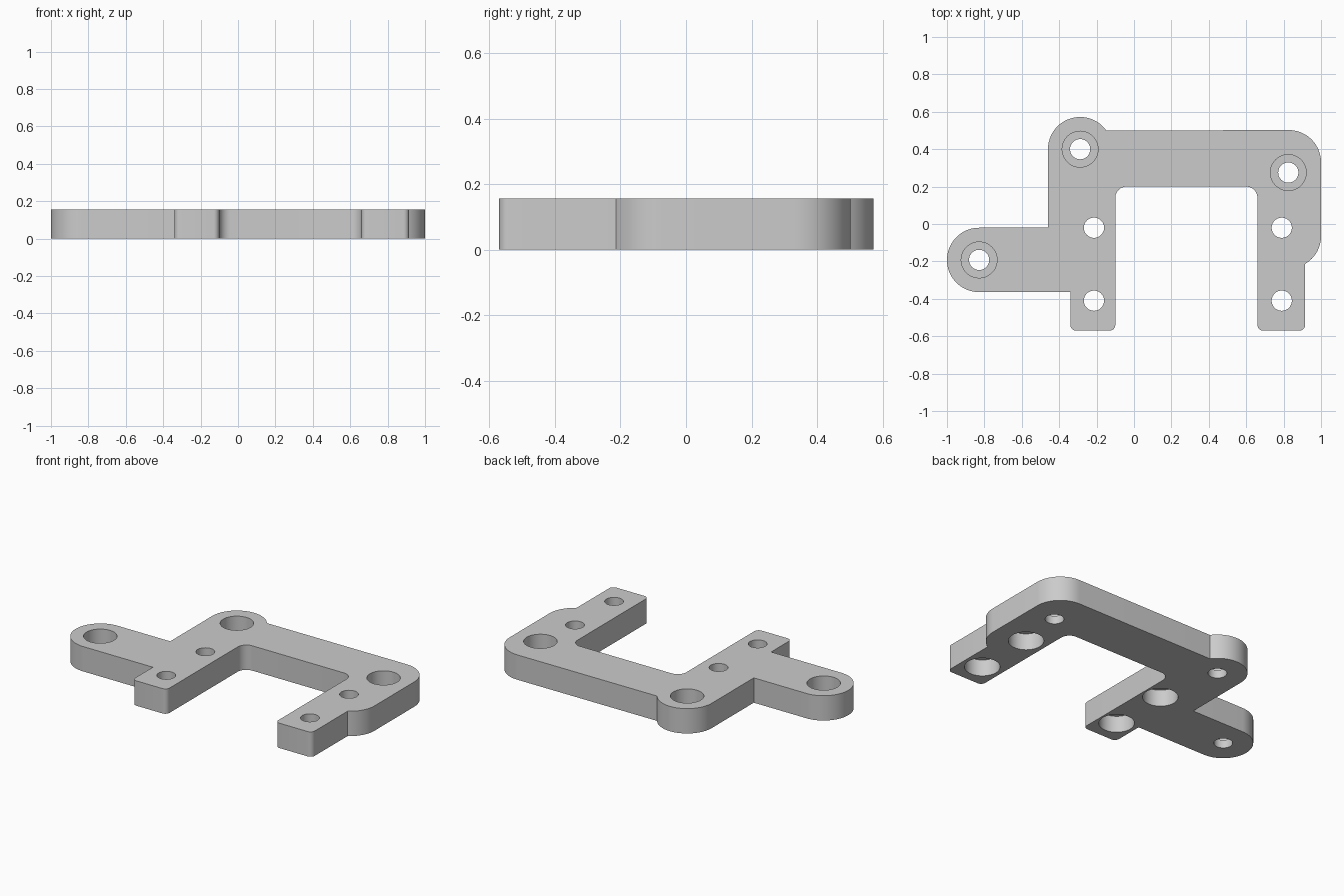
import bpy, bmesh
from math import sin, cos, radians, tau

cube = bpy.data.objects.get("Cube")
if cube:
    bpy.data.objects.remove(cube)

HEIGHT = 0.157
LUG = 0.172        # outer radius of the screw lugs
STEP = 0.105       # depth of the wide part of each hole
BORE = 0.054

grey = bpy.data.materials.new("light grey")
grey.use_nodes = True
grey.diffuse_color = (0.6, 0.6, 0.6, 1)
grey.node_tree.nodes["Principled BSDF"].inputs["Base Color"].default_value = grey.diffuse_color


def arc(cx, cy, r, start, end, steps=20):
    """Points on an arc, angles in degrees."""
    angles = [radians(start + (end - start) * i / steps) for i in range(steps + 1)]
    return [(cx + r * cos(a), cy + r * sin(a)) for a in angles]


def make_object(name, bm):
    bmesh.ops.recalc_face_normals(bm, faces=bm.faces)
    mesh = bpy.data.meshes.new(name)
    bm.to_mesh(mesh)
    bm.free()
    mesh.materials.append(grey)
    obj = bpy.data.objects.new(name, mesh)
    bpy.context.collection.objects.link(obj)
    return obj


def stepped_cutter(bm, x, y, profile, sides=48):
    """Closed turned solid from (radius, height) pairs."""
    rings = [[bm.verts.new((x + r * cos(tau * i / sides), y + r * sin(tau * i / sides), z))
              for i in range(sides)] for r, z in profile]
    for low, high in zip(rings, rings[1:]):
        for i in range(sides):
            j = (i + 1) % sides
            bm.faces.new((low[i], low[j], high[j], high[i]))
    bm.faces.new(rings[0][::-1])
    bm.faces.new(rings[-1])


# Plate outline, clockwise from the left side of the rear lug
outline = (
    arc(-0.288, 0.40, LUG, 180, 35.5, 32)        # rear lug
    + arc(0.828, 0.33, LUG, 90, 0)               # rear outer corner
    + arc(0.828, -0.065, LUG, 0, -59.5)          # bulge beside left leg
    + arc(0.885, -0.54, 0.03, 0, -90, 6)         # left leg foot
    + arc(0.69, -0.54, 0.03, -90, -180, 6)
    + arc(0.60, 0.14, 0.06, 0, 90, 10)           # inner corners
    + arc(-0.04, 0.14, 0.06, 90, 180, 10)
    + arc(-0.13, -0.54, 0.03, 0, -90, 6)         # right leg foot
    + arc(-0.31, -0.54, 0.03, -90, -180, 6)
    + [(-0.34, -0.364)]
    + arc(-0.828, -0.192, LUG, 270, 90, 40)      # side arm end
    + [(-0.46, -0.02)]
)
bm = bmesh.new()
base = bm.faces.new([bm.verts.new((x, y, 0)) for x, y in outline])
top = bmesh.ops.extrude_face_region(bm, geom=[base])["geom"]
bmesh.ops.translate(bm, vec=(0, 0, HEIGHT),
                    verts=[v for v in top if isinstance(v, bmesh.types.BMVert)])
plate = make_object("bracket_plate", bm)

# Screw holes, wide from above on the lugs and wide from below on the legs
bm = bmesh.new()
floor = HEIGHT - STEP
for x, y in ((-0.288, 0.40), (0.825, 0.275), (-0.828, -0.192)):
    stepped_cutter(bm, x, y, [(BORE, -0.1), (BORE, floor), (0.096, floor), (0.096, 0.3)])
for x in (-0.214, 0.79):
    for y in (-0.02, -0.41):
        stepped_cutter(bm, x, y, [(0.102, -0.1), (0.102, STEP), (BORE, STEP), (BORE, 0.3)])
cutter = make_object("hole_cutter", bm)
cutter.hide_render = True

cut = plate.modifiers.new("holes", "BOOLEAN")
cut.operation = "DIFFERENCE"
cut.solver = "EXACT"
cut.object = cutter

bpy.ops.object.select_all(action="DESELECT")
plate.select_set(True)
bpy.context.view_layer.objects.active = plate
bpy.ops.object.modifier_apply(modifier=cut.name)
bpy.data.objects.remove(cutter)
bpy.ops.object.shade_smooth_by_angle(angle=radians(25))
